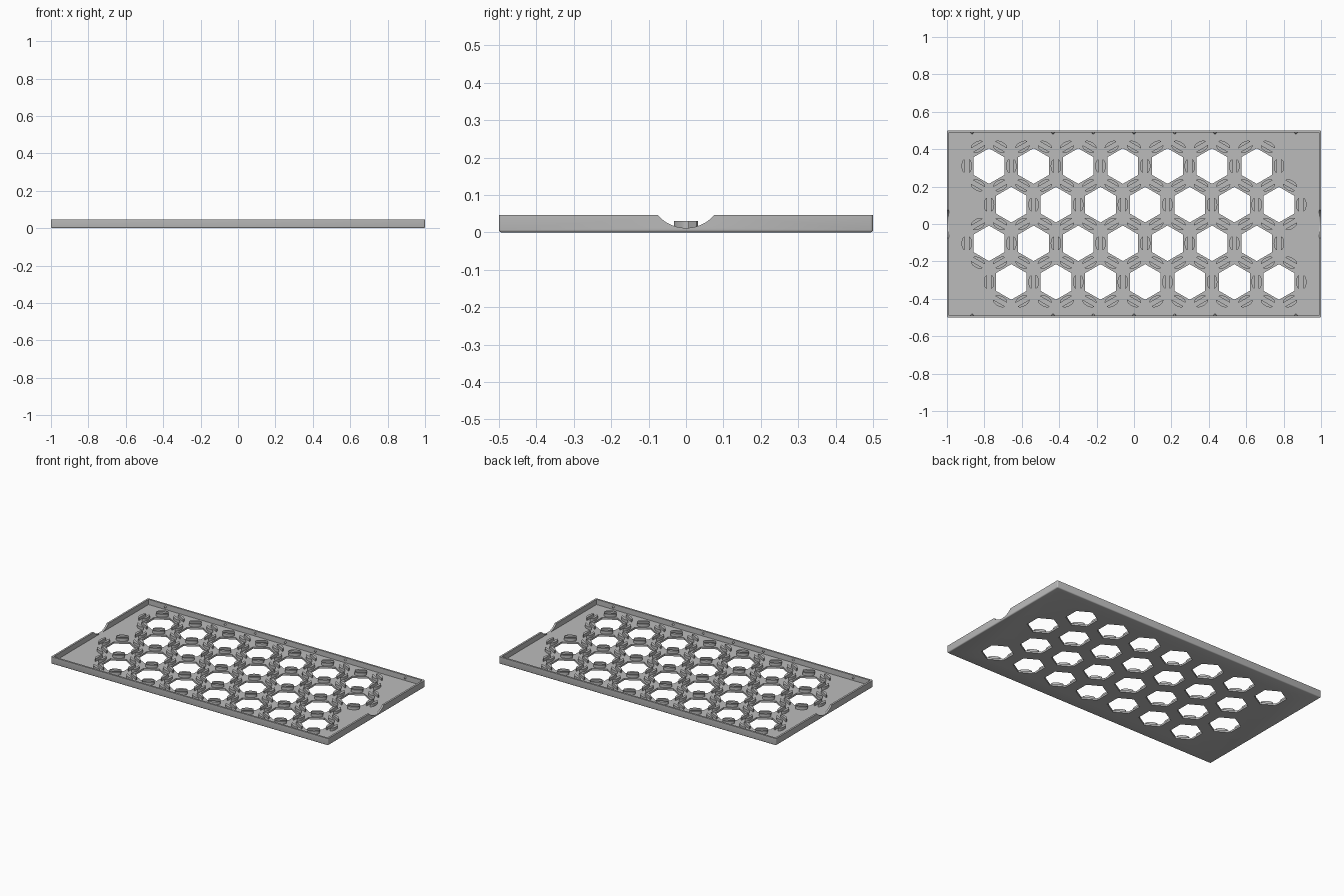
import bpy, bmesh, math
from mathutils import Matrix, Vector

old = bpy.data.objects.get("Cube")
if old:
    bpy.data.objects.remove(old, do_unlink=True)

# Dimensions
FLOOR, HEIGHT, WALL = 0.012, 0.046, 0.012
PITCH = 0.2385
ROW = PITCH * math.sqrt(3) / 2
HOLE_R = 0.095

grey = bpy.data.materials.new("grey plastic")
grey.use_nodes = True
colour = (0.5, 0.5, 0.5, 1)
grey.diffuse_color = colour
grey.node_tree.nodes["Principled BSDF"].inputs["Base Color"].default_value = colour


def make_object(name, bm):
    bmesh.ops.recalc_face_normals(bm, faces=bm.faces)
    mesh = bpy.data.meshes.new(name)
    bm.to_mesh(mesh)
    bm.free()
    mesh.materials.append(grey)
    obj = bpy.data.objects.new(name, mesh)
    bpy.context.collection.objects.link(obj)
    return obj


def add_box(bm, size, centre):
    m = Matrix.Translation(centre) @ Matrix.Diagonal((*size, 1))
    bmesh.ops.create_cube(bm, size=1, matrix=m)


def add_prism(bm, points, z0, z1):
    face = bm.faces.new([bm.verts.new((x, y, z0)) for x, y in points])
    top = bmesh.ops.extrude_face_region(bm, geom=[face])["geom"]
    verts = [v for v in top if isinstance(v, bmesh.types.BMVert)]
    bmesh.ops.translate(bm, verts=verts, vec=(0, 0, z1 - z0))


def cut(target, cutter):
    cutter.hide_render = True
    mod = target.modifiers.new("cut", "BOOLEAN")
    mod.operation, mod.solver, mod.object = "DIFFERENCE", "EXACT", cutter
    bpy.context.view_layer.objects.active = target
    bpy.ops.object.modifier_apply(modifier=mod.name)
    bpy.data.objects.remove(cutter, do_unlink=True)


def smooth(obj):
    bpy.ops.object.select_all(action="DESELECT")
    obj.select_set(True)
    bpy.context.view_layer.objects.active = obj
    bpy.ops.object.shade_smooth_by_angle(angle=math.radians(35))


# Staggered hole centres
holes = []
for r in range(4):
    shift = (-1 if r % 2 == 0 else 1) * PITCH / 4
    for c in range(7):
        holes.append(Vector(((c - 3) * PITCH + shift, (1.5 - r) * ROW, 0)))

# Tray body with rounded lower and corner edges
bm = bmesh.new()
add_box(bm, (2, 1, HEIGHT), (0, 0, HEIGHT / 2))
edges = [e for e in bm.edges if min(v.co.z for v in e.verts) < 0.001]
bmesh.ops.bevel(bm, geom=edges, offset=0.007, segments=3, profile=0.5, affect="EDGES")
tray = make_object("tray", bm)

# Hollow inside
bm = bmesh.new()
add_box(bm, (2 - 2 * WALL, 1 - 2 * WALL, 0.1), (0, 0, FLOOR + 0.05))
cut(tray, make_object("cavity_cutter", bm))

# Hexagonal openings
bm = bmesh.new()
for h in holes:
    corners = [math.radians(30 + 60 * i) for i in range(6)]
    add_prism(bm, [(h.x + HOLE_R * math.cos(a), h.y + HOLE_R * math.sin(a))
                   for a in corners], -0.05, 0.1)
cut(tray, make_object("hole_cutter", bm))

# Rounded finger notches in the end walls
bm = bmesh.new()
for x in (-1, 1):
    m = Matrix.Translation((x, 0, FLOOR + 0.1)) @ Matrix.Rotation(math.pi / 2, 4, "Y")
    bmesh.ops.create_cone(bm, cap_ends=True, segments=96, radius1=0.1, radius2=0.1,
                          depth=0.06, matrix=m)
cut(tray, make_object("notch_cutter", bm))
smooth(tray)

# Pairs of half-round clips around every opening, shared by neighbours
spots = {}
for h in holes:
    for i in range(6):
        a = math.radians(60 * i)
        p = h + Vector((math.cos(a), math.sin(a), 0)) * PITCH / 2
        spots[(round(p.x, 2), round(p.y, 2))] = (p, a)

bm = bmesh.new()
half_gap, half_chord, depth = 0.011, 0.036, 0.017
for p, a in spots.values():
    for side in (a, a + math.pi):
        n = Vector((math.cos(side), math.sin(side)))
        t = Vector((-n.y, n.x))
        outline = []
        for k in range(13):
            s = math.pi * (k / 12 - 0.5)
            q = p.xy + n * (half_gap + depth * math.cos(s)) + t * half_chord * math.sin(s)
            outline.append(tuple(q))
        add_prism(bm, outline, FLOOR - 0.002, 0.03)
smooth(make_object("clips", bm))

# Small snap bumps inside the long walls
bm = bmesh.new()
for x in (-0.866, -0.433, -0.217, 0, 0.217, 0.433, 0.866):
    for y in (-1, 1):
        m = Matrix.Translation((x, y * (0.5 - WALL), 0.03))
        bmesh.ops.create_uvsphere(bm, u_segments=12, v_segments=8, radius=0.007, matrix=m)
smooth(make_object("snap_bumps", bm))
